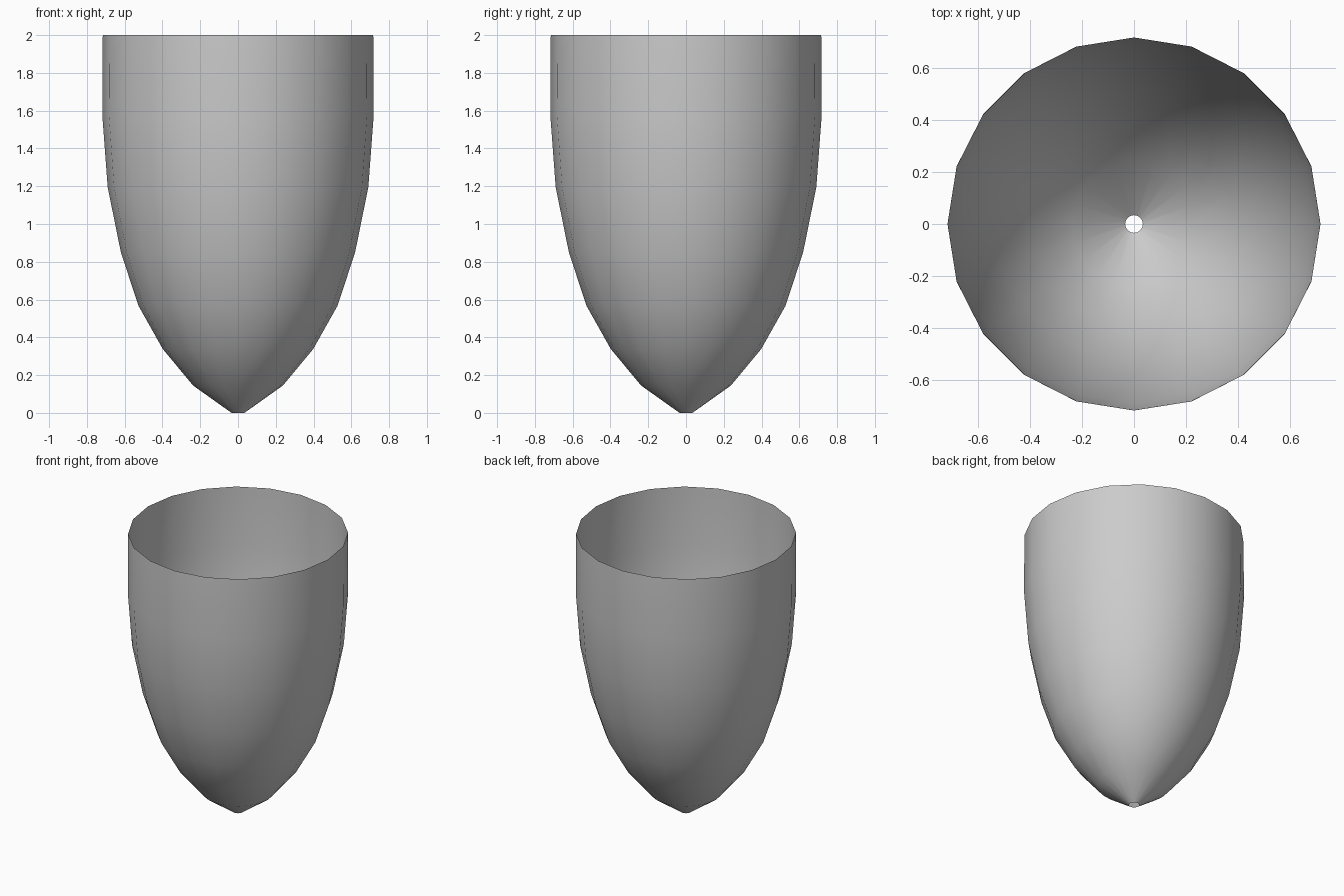
import bpy, bmesh
from math import cos, sin, tau

if "Cube" in bpy.data.objects:
    bpy.data.objects.remove(bpy.data.objects["Cube"])

SIDES = 20
# Cup profile from the small bottom hole to the open rim: (radius, height)
PROFILE = [(0.034, 0.0), (0.238, 0.145), (0.398, 0.338), (0.527, 0.567),
           (0.62, 0.85), (0.69, 1.195), (0.718, 1.57), (0.716, 2.0)]

# Thin open shell, turned around z
bm = bmesh.new()
rings = [[bm.verts.new((r * cos(tau * i / SIDES), r * sin(tau * i / SIDES), z))
          for i in range(SIDES)] for r, z in PROFILE]
for low, high in zip(rings, rings[1:]):
    for i in range(SIDES):
        j = (i + 1) % SIDES
        bm.faces.new((low[i], low[j], high[j], high[i])).smooth = True

mesh = bpy.data.meshes.new("cup_shell")
bm.to_mesh(mesh)
bm.free()
bpy.context.collection.objects.link(bpy.data.objects.new("cup_shell", mesh))
